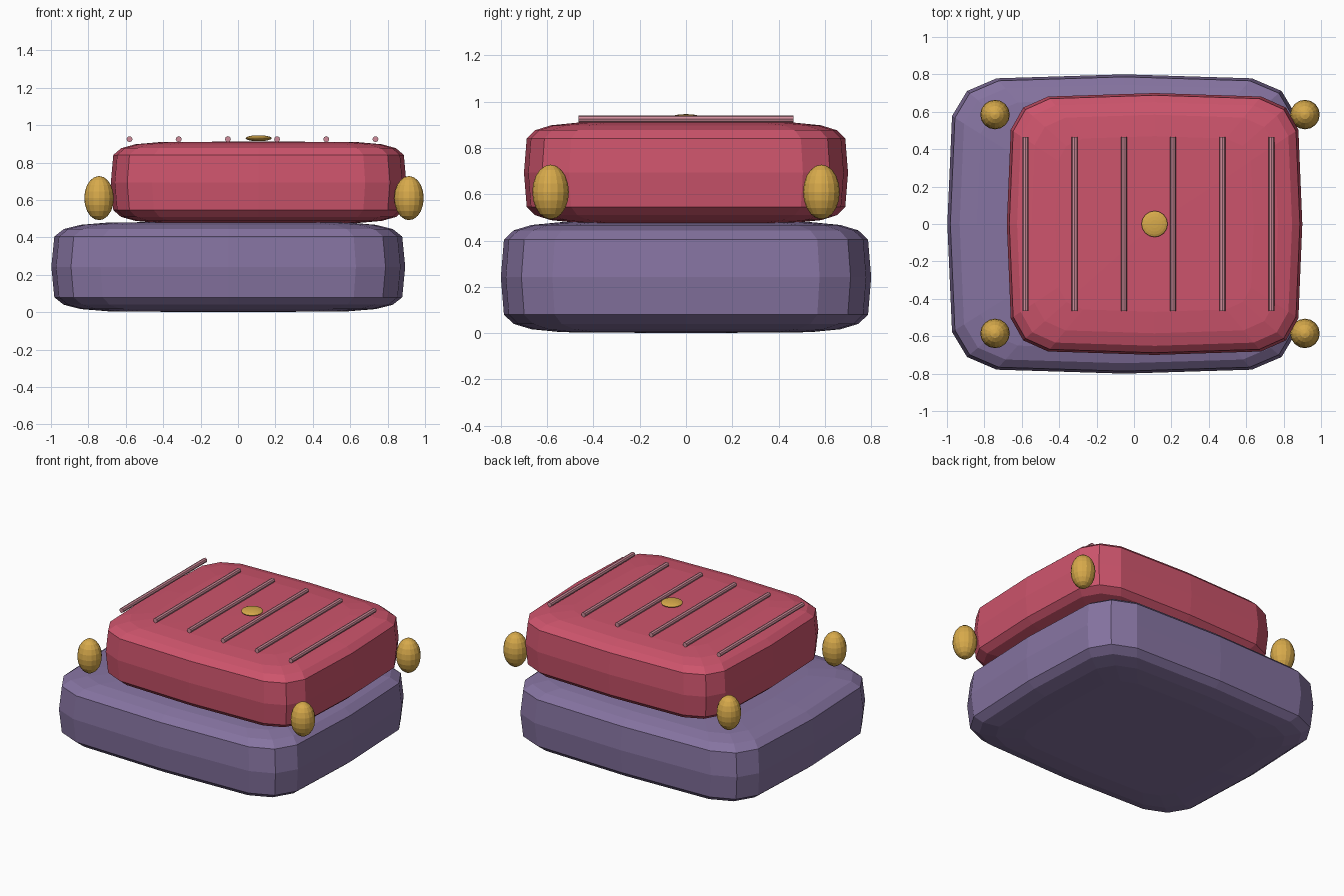
import bpy, bmesh, math

if "Cube" in bpy.data.objects:
    bpy.data.objects.remove(bpy.data.objects["Cube"])


def material(name, rgb):
    m = bpy.data.materials.new(name)
    m.diffuse_color = (*rgb, 1.0)
    m.use_nodes = True
    m.node_tree.nodes["Principled BSDF"].inputs["Base Color"].default_value = m.diffuse_color
    return m


PURPLE = material("dusty purple", (0.235, 0.171, 0.352))
RED = material("rose red", (0.61, 0.089, 0.150))
GOLD = material("gold", (0.68, 0.40, 0.07))
PINK = material("pale pink", (0.62, 0.26, 0.32))


def finish(bm, name, mat):
    bmesh.ops.recalc_face_normals(bm, faces=bm.faces)
    me = bpy.data.meshes.new(name)
    bm.to_mesh(me)
    bm.free()
    me.materials.append(mat)
    ob = bpy.data.objects.new(name, me)
    bpy.context.collection.objects.link(ob)
    return ob


def spow(v, e):
    return 0.0 if abs(v) < 1e-6 else math.copysign(abs(v) ** e, v)


def blob(name, centre, half, mat, e=1.0, segments=16, rings=10):
    """Superellipsoid: e = 1 is an ellipsoid, a small e is a boxy cushion."""
    bm = bmesh.new()
    loops = []
    for i in range(1, rings):
        lat = math.pi * (i / rings - 0.5)
        r, z = spow(math.cos(lat), e), spow(math.sin(lat), e)
        loop = []
        for k in range(segments):
            a = 2 * math.pi * k / segments
            loop.append(bm.verts.new((r * spow(math.cos(a), e) * half[0],
                                      r * spow(math.sin(a), e) * half[1],
                                      z * half[2])))
        loops.append(loop)
    bottom = bm.verts.new((0, 0, -half[2]))
    top = bm.verts.new((0, 0, half[2]))
    for k in range(segments):
        n = (k + 1) % segments
        for a, b in zip(loops, loops[1:]):
            bm.faces.new((a[k], a[n], b[n], b[k]))
        bm.faces.new((bottom, loops[0][n], loops[0][k]))
        bm.faces.new((top, loops[-1][k], loops[-1][n]))
    ob = finish(bm, name, mat)
    ob.location = centre
    return ob


def rod(name, centre, radius, length, mat):
    bm = bmesh.new()
    bmesh.ops.create_cone(bm, cap_ends=True, segments=8, radius1=radius,
                          radius2=radius, depth=length)
    ob = finish(bm, name, mat)
    ob.rotation_euler.x = math.pi / 2
    ob.location = centre


# Two stacked cushions
blob("lower_cushion", (-0.052, 0, 0.242), (0.946, 0.80, 0.242), PURPLE, e=0.34)
blob("upper_cushion", (0.11, 0, 0.693), (0.79, 0.70, 0.22), RED, e=0.34)

# Tassels at the corners of the upper cushion
for x, sx in ((-0.743, "left"), (0.914, "right")):
    for y, sy in ((-0.585, "front"), (0.585, "back")):
        blob(f"tassel_{sy}_{sx}", (x, y, 0.61), (0.079, 0.079, 0.118), GOLD)

# Piping across the top
for i in range(6):
    rod(f"piping_{i + 1}", (-0.58 + 0.263 * i, 0, 0.925), 0.016, 0.93, PINK)

# Centre button
blob("button", (0.11, 0, 0.93), (0.07, 0.07, 0.016), GOLD)
